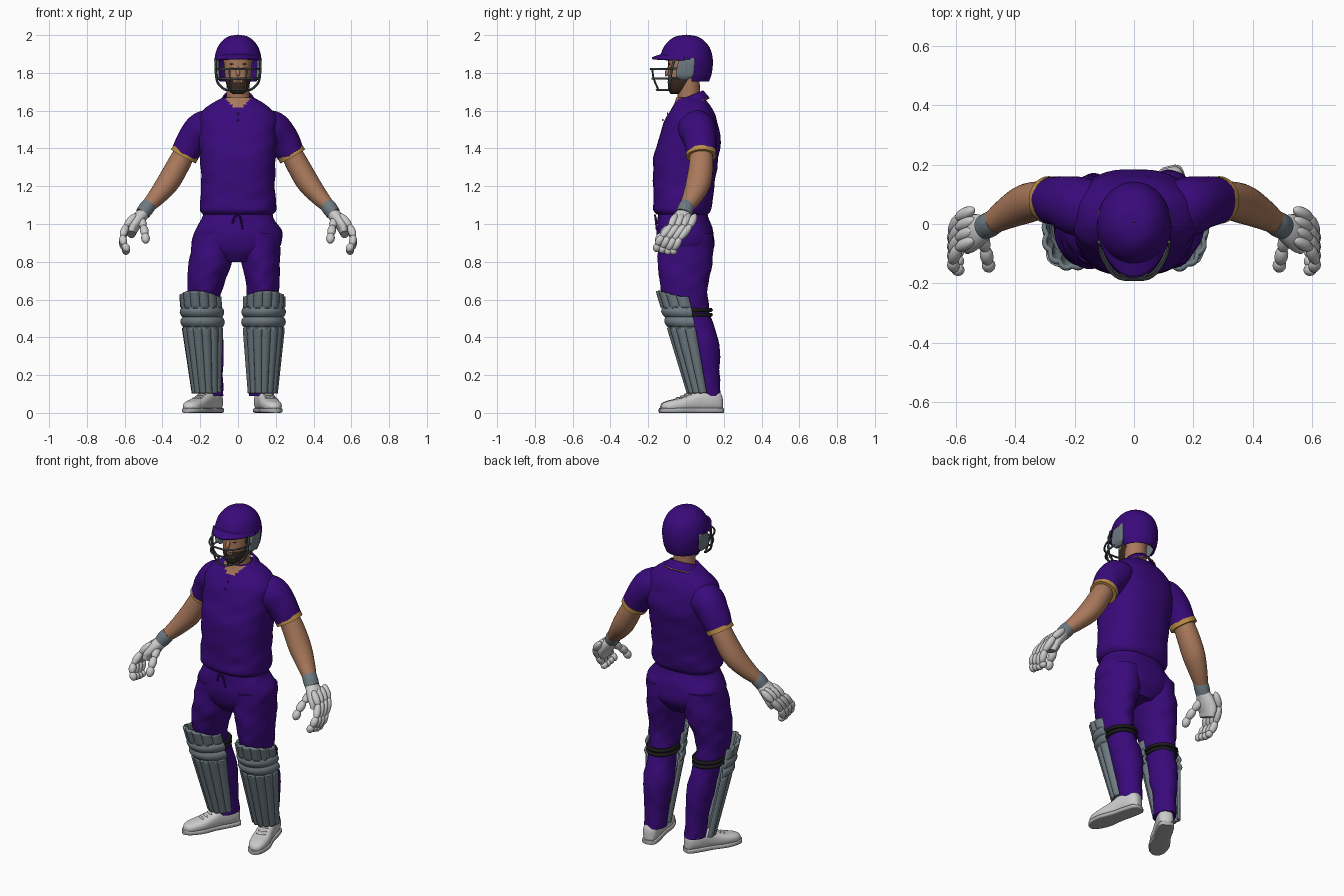
import bpy, bmesh, math
from math import sin, cos, pi, radians
from mathutils import Vector, Matrix

cube = bpy.data.objects.get("Cube")
if cube:
    bpy.data.objects.remove(cube)

X, Y, Z = Vector((1, 0, 0)), Vector((0, 1, 0)), Vector((0, 0, 1))


def material(name, *rgb):
    m = bpy.data.materials.new(name)
    m.use_nodes = True
    m.diffuse_color = (*rgb, 1)
    bsdf = next(n for n in m.node_tree.nodes if n.type == "BSDF_PRINCIPLED")
    bsdf.inputs["Base Color"].default_value = (*rgb, 1)
    bsdf.inputs["Roughness"].default_value = 0.8
    return m


PURPLE = material("purple cloth", .042, .003, .2)
SKIN = material("skin", .40, .19, .105)
GOLD = material("gold trim", .5, .27, .06)
WHITE = material("off white", .6, .6, .6)
GREY = material("pad grey", .155, .195, .22)
STEEL = material("dark steel", .06, .072, .078)
HAIR = material("dark brown hair", .04, .022, .014)
BLACK = material("black strap", .012, .012, .013)
SOLE = material("sole grey", .42, .42, .43)


def finish(name, bm, mats, rule=None, thick=0):
    mesh = bpy.data.meshes.new(name)
    mats = mats if isinstance(mats, list) else [mats]
    bmesh.ops.recalc_face_normals(bm, faces=bm.faces)
    for f in bm.faces:
        f.smooth = True
        if rule:
            f.material_index = rule(f.calc_center_median())
    bm.to_mesh(mesh)
    bm.free()
    ob = bpy.data.objects.new(name, mesh)
    bpy.context.scene.collection.objects.link(ob)
    for m in mats:
        mesh.materials.append(m)
    if thick:
        s = ob.modifiers.new("thickness", "SOLIDIFY")
        s.thickness, s.offset = thick, 0
    return ob


def spline(pts, steps):
    """Catmull-Rom through tuples of any length."""
    p = [Vector(q) for q in pts]
    p = [p[0] * 2 - p[1]] + p + [p[-1] * 2 - p[-2]]
    out = []
    for a, b, c, d in zip(p, p[1:], p[2:], p[3:]):
        for i in range(steps):
            t = i / steps
            out.append(b + (c - a) * t / 2 + (a * 2 - b * 5 + c * 4 - d) * t * t / 2
                       + (b * 3 - a - c * 3 + d) * t ** 3 / 2)
    return out + [p[-2]]


def loft(name, pts, mats, ref=Y, axis=None, n=28, power=2, steps=5, fold=0, rule=None, cut=None, thick=0):
    """Skin of (x, y, z, radius along ref, radius across) sections."""
    bm, rings, sec = bmesh.new(), [], spline(pts, steps)
    for i, s in enumerate(sec):
        c = Vector(s[:3])
        t = axis or (Vector(sec[min(i + 1, len(sec) - 1)][:3]) - Vector(sec[max(i - 1, 0)][:3])).normalized()
        u = (ref - t * ref.dot(t)).normalized()
        v, ring = t.cross(u), []
        for k in range(n):
            a = 2 * pi * k / n
            ca, sa = (math.copysign(abs(w) ** (2 / power), w) for w in (cos(a), sin(a)))
            g = 1 + fold * (sin(3 * a + 45 * c.z) + sin(5 * a - 62 * c.z)) / 2
            ring.append(bm.verts.new(c + u * ca * s[3] * g + v * sa * s[4] * g))
        rings.append(ring)
    for r, q in zip(rings, rings[1:]):
        for k in range(n):
            bm.faces.new((r[k - 1], r[k], q[k], q[k - 1]))
    if cut:
        bmesh.ops.delete(bm, geom=[f for f in bm.faces if cut(f.calc_center_median())], context="FACES")
    else:
        bm.faces.new(rings[0])
        bm.faces.new(rings[-1])
    return finish(name, bm, mats, rule, thick)


def tube(name, pts, r, mat, ref=Z):
    return loft(name, [(*p, r, r) for p in pts], mat, ref=ref, n=8)


def sheet(name, fn, nu, nv, mat, thick):
    bm = bmesh.new()
    g = [[bm.verts.new(fn(i / nu, j / nv)) for j in range(nv + 1)] for i in range(nu + 1)]
    for i in range(nu):
        for j in range(nv):
            bm.faces.new((g[i][j], g[i + 1][j], g[i + 1][j + 1], g[i][j + 1]))
    return finish(name, bm, mat, thick=thick)


def blobs(name, parts, mat):
    """Ellipsoids stretched from a to b with a given (side, other) radius."""
    bm = bmesh.new()
    for a, b, r1, r2 in parts:
        a, b = Vector(a), Vector(b)
        rot = (b - a).to_track_quat("Z", "Y").to_matrix().to_4x4()
        m = Matrix.Translation((a + b) / 2) @ rot @ Matrix.Diagonal((r1, r2, (b - a).length / 2, 1))
        bmesh.ops.create_uvsphere(bm, u_segments=14, v_segments=10, radius=1, matrix=m)
    return finish(name, bm, mat)


# Shirt with an open neck
loft("shirt", [(0, -.018, 1.05, .135, .185), (0, -.02, 1.075, .153, .202), (0, -.015, 1.13, .157, .2),
               (0, -.012, 1.2, .162, .195), (0, .0, 1.35, .172, .2), (0, .02, 1.45, .164, .208),
               (0, .025, 1.55, .138, .208), (0, .03, 1.6, .114, .185), (0, .03, 1.64, .09, .135),
               (0, .02, 1.67, .072, .08)], [PURPLE, SKIN], axis=Z, n=48, power=2.4, fold=.015,
     rule=lambda c: int(c.y < 0 and c.z > 1.6 + abs(c.x)))
blobs("shirt_buttons", [((0, y, z), (0, y - .008, z), .006, .006) for y, z in ((-.094, 1.585), (-.118, 1.55))], PURPLE)


# Collar, low in front and high behind, with gold edging
def collar_point(u, v):
    a = radians(14 + 332 * u)
    back = (1 - cos(a)) / 2
    r = .07 + .035 * v
    drop = .045 * v * (1.5 - .6 * back)
    return (sin(a) * r * 1.05, .018 - cos(a) * r, 1.645 + .06 * back - drop)


sheet("collar", collar_point, 40, 4, PURPLE, .008)
tube("collar_edging", [collar_point(i / 24, .93) for i in range(25)], .0045, GOLD)

# Trousers
loft("trouser_seat", [(0, -.015, 1.08, .125, .18), (0, -.015, 1.03, .135, .19), (0, -.004, .95, .151, .235),
                      (0, 0, .87, .145, .215), (0, 0, .80, .10, .10)], PURPLE, axis=Z, n=48, power=2.3, fold=.015)
legs = {
    "right": [(-.12, 0, .95, .14, .115), (-.145, -.004, .8, .145, .115), (-.168, -.012, .7, .128, .1),
              (-.18, -.005, .6, .108, .085), (-.165, .035, .5, .09, .072), (-.15, .07, .36, .09, .074),
              (-.14, .095, .2, .068, .06), (-.135, .1, .09, .072, .058)],
    "left": [(.11, 0, .95, .145, .115), (.12, -.004, .8, .145, .102), (.13, -.01, .7, .13, .09),
             (.13, 0, .6, .115, .082), (.125, .045, .5, .09, .072), (.12, .085, .36, .092, .084),
             (.12, .108, .2, .07, .066), (.12, .113, .09, .072, .06)]}
for side, path in legs.items():
    loft(side + "_trouser_leg", path, PURPLE, axis=Z, n=36, fold=.035)
tube("waist_cord", [(-.03, -.153, 1.0), (-.015, -.163, 1.04), (.01, -.163, 1.04), (.025, -.155, .97)], .005, PURPLE, X)


# Ribbed leg pads with knee rolls and straps
def leg_pad(side, top_x, low_x, yaw, knee):
    s = -1 if side == "right" else 1

    def point(u, v):
        a = radians(-95 + 190 * u)
        z = .105 + .54 * v - .03 * v ** 8 * abs(sin(a)) ** 3
        rib = abs(sin(7 * pi * u)) * .011
        if .455 < z < .56:
            rib = abs(sin(pi * (z - .455) / .0525)) * .014
        w, d = .062 + .034 * min(1, v * 1.5) + rib, .068 + .06 * v + rib
        dx, dy = w * sin(a), -d * cos(a)
        cx, cy = low_x + (top_x - low_x) * v, .09 - .105 * v
        return (cx + dx * cos(yaw) - dy * sin(yaw), cy + dx * sin(yaw) + dy * cos(yaw), z)

    sheet(side + "_leg_pad", point, 70, 60, GREY, .016)
    x, y, ry, rx = knee
    for i, z in enumerate((.51, .535)):
        loft(f"{side}_knee_strap_{i + 1}", [(x, y, z, ry, rx), (x, y, z + .01, ry + .006, rx + .006),
                                           (x, y, z + .02, ry, rx)], BLACK, axis=Z)
    inner = -s
    blobs(side + "_shin_buckles", [((x + inner * .066, y + .025, z), (x + inner * .066, y + .085, z), .014, .018)
                                   for z in (.34, .24)], BLACK)


leg_pad("right", -.195, -.165, radians(-16), (-.17, .022, .1, .083))
leg_pad("left", .137, .13, radians(8), (.127, .036, .1, .082))

# Shoes
for side, hx, hy, yaw in (("right", -.105, .155, -30), ("left", .118, .19, 14)):
    d = Vector((sin(radians(yaw)), -cos(radians(yaw)), 0))

    def along(rows, lift=0):
        return [(hx + d.x * s, hy + d.y * s, h + lift, h, w) for s, h, w in rows]

    loft(side + "_shoe", along([(0, .04, .022), (.015, .051, .038), (.06, .058, .046), (.12, .058, .046),
                                (.17, .046, .049), (.23, .035, .053), (.29, .028, .045), (.32, .022, .028),
                                (.33, .014, .008)], .008), WHITE, ref=Z, axis=d, power=2.5)
    loft(side + "_sole", along([(-.005, .013, .022), (.012, .013, .042), (.08, .013, .048), (.15, .013, .048),
                                (.235, .013, .058), (.3, .013, .046), (.33, .013, .026), (.337, .012, .008)]),
         SOLE, ref=Z, axis=d, power=5)
    across = Vector((-d.y, d.x, 0))
    blobs(side + "_laces", [(Vector((hx, hy, z)) + d * s - across * .027, Vector((hx, hy, z)) + d * s + across * .027,
                             .007, .007) for s, z in ((.15, .11), (.175, .097), (.2, .086), (.225, .078))], WHITE)

# Arms, sleeves and batting gloves
for side, m in (("right", -1), ("left", 1)):
    loft(side + "_sleeve", [(m * .11, .04, 1.53, .085, .075), (m * .18, .058, 1.505, .1, .094),
                            (m * .235, .073, 1.45, .088, .086), (m * .284, .08, 1.367, .078, .073)],
         PURPLE, fold=.02)
    loft(side + "_sleeve_trim", [(m * .276, .08, 1.381, .08, .075), (m * .289, .081, 1.358, .08, .075)], GOLD)
    loft(side + "_arm", [(m * .27, .08, 1.4, .058, .055), (m * .315, .08, 1.315, .064, .06),
                         (m * .37, .066, 1.22, .066, .06), (m * .43, .035, 1.145, .053, .048),
                         (m * .485, 0, 1.085, .037, .035), (m * .5, -.008, 1.06, .035, .033)], SKIN)
    loft(side + "_glove_cuff", [(m * .468, .008, 1.105, .04, .038), (m * .485, -.001, 1.083, .043, .041),
                                (m * .505, -.012, 1.055, .042, .038)], GREY)
    loft(side + "_glove_palm", [(m * .49, -.008, 1.065, .035, .03), (m * .525, -.02, 1.03, .055, .036),
                                (m * .555, -.035, .985, .064, .034), (m * .565, -.05, .945, .055, .022)], WHITE)
    parts = []
    for k in range(4):
        y0, y1, drop = -.08 + .034 * k, -.152 + .029 * k, .012 * min(k, 2)
        joints = [(m * .545, y0 + .025, 1.045), (m * .592, y0, .99), (m * .612, (y0 + y1) / 2 - .01, .935 - drop / 2),
                  (m * .604, y1, .892 - drop), (m * .582, y1 - .004, .858 - drop / 2)]
        for a, b in zip(joints, joints[1:]):
            e = (Vector(b) - Vector(a)) * .14
            parts.append((Vector(a) - e, Vector(b) + e, .021, .021))
    thumb = [(m * .515, -.03, 1.03), (m * .5, -.085, .985), (m * .492, -.128, .945), (m * .487, -.15, .905)]
    for a, b in zip(thumb, thumb[1:]):
        e = (Vector(b) - Vector(a)) * .17
        parts.append((Vector(a) - e, Vector(b) + e, .023, .023))
    blobs(side + "_glove_fingers", parts, WHITE)

# Head with beard, neck and face
loft("neck", [(0, .025, 1.6, .062, .066), (0, .015, 1.68, .06, .062), (0, .01, 1.78, .062, .062)], SKIN, axis=Z)
loft("head", [(0, -.05, 1.688, .03, .025), (0, -.04, 1.705, .052, .046), (0, -.028, 1.74, .068, .062),
              (0, -.012, 1.79, .083, .07), (0, 0, 1.84, .094, .075), (0, 0, 1.92, .095, .078)],
     [SKIN, HAIR], axis=Z, n=40, steps=8, power=2.2,
     rule=lambda c: int(c.y < .015 and (c.z < 1.772 - .02 * (abs(c.x) < .02) or -.03 < c.y and c.z < 1.85)))
blobs("nose", [((0, -.088, 1.835), (0, -.107, 1.782), .012, .012)], SKIN)
blobs("moustache", [((-.032, -.083, 1.763), (.032, -.083, 1.763), .014, .008)], HAIR)
blobs("lips", [((-.02, -.092, 1.75), (.02, -.092, 1.75), .006, .005)], SKIN)
blobs("brows_and_eyes", [((m * .014, -.088, z), (m * .045, -.078, z), .007, r)
                         for m in (-1, 1) for z, r in ((1.846, .004), (1.826, .004))], HAIR)

# Helmet shell, peak and ear guards
loft("helmet_shell", [(0, .018, 1.755, .10, .095), (0, .01, 1.80, .123, .112), (0, .003, 1.87, .135, .12),
                      (0, .003, 1.93, .12, .106), (0, .003, 1.97, .087, .077), (0, .003, 1.99, .052, .046),
                      (0, .003, 1.998, .002, .002)], PURPLE, axis=Z, n=48, steps=8, thick=.008,
     cut=lambda c: c.z < 1.872 and c.y < .03)


def peak_point(u, v):
    a = radians(-85 + 170 * u)
    return (sin(a) * (.116 + .006 * v), .003 - cos(a) * (.126 + .056 * v * cos(a)), 1.897 - .02 * v - .012 * sin(a) ** 2)


sheet("helmet_peak", peak_point, 32, 5, PURPLE, .012)
for side, m in (("right", -1), ("left", 1)):
    loft(side + "_ear_guard", [(m * .098, -.015, 1.762, .022, .008), (m * .107, -.008, 1.785, .046, .012),
                               (m * .112, -.002, 1.83, .046, .012), (m * .112, .005, 1.865, .042, .012),
                               (m * .11, .012, 1.888, .03, .008)], GREY, axis=Z, power=4)

# Face grille
for i, (z, front, half, back) in enumerate(((1.82, -.187, .116, -.03), (1.77, -.178, .112, -.03), (1.71, -.155, .07, -.09))):
    tube(f"grille_bar_{i + 1}", [(-half, back, z + .006), (-half * .95, front * .55, z), (-half * .55, front * .93, z),
                                 (0, front, z), (half * .55, front * .93, z), (half * .95, front * .55, z),
                                 (half, back, z + .006)], .0055, STEEL)
for side, m in (("right", -1), ("left", 1)):
    tube(side + "_grille_upright", [(m * .045, -.178, 1.82), (m * .043, -.171, 1.77), (m * .038, -.146, 1.71)],
         .005, STEEL, X)
    tube(side + "_grille_frame", [(m * .117, -.06, 1.875), (m * .118, -.075, 1.82), (m * .108, -.085, 1.75),
                                  (m * .07, -.09, 1.71)], .0065, STEEL, Y)

# Smooth shading that keeps edges sharp
meshes = [o for o in bpy.context.scene.objects if o.type == "MESH"]
bpy.ops.object.select_all(action="DESELECT")
for o in meshes:
    o.select_set(True)
bpy.context.view_layer.objects.active = meshes[0]
bpy.ops.object.shade_smooth_by_angle(angle=radians(45))
